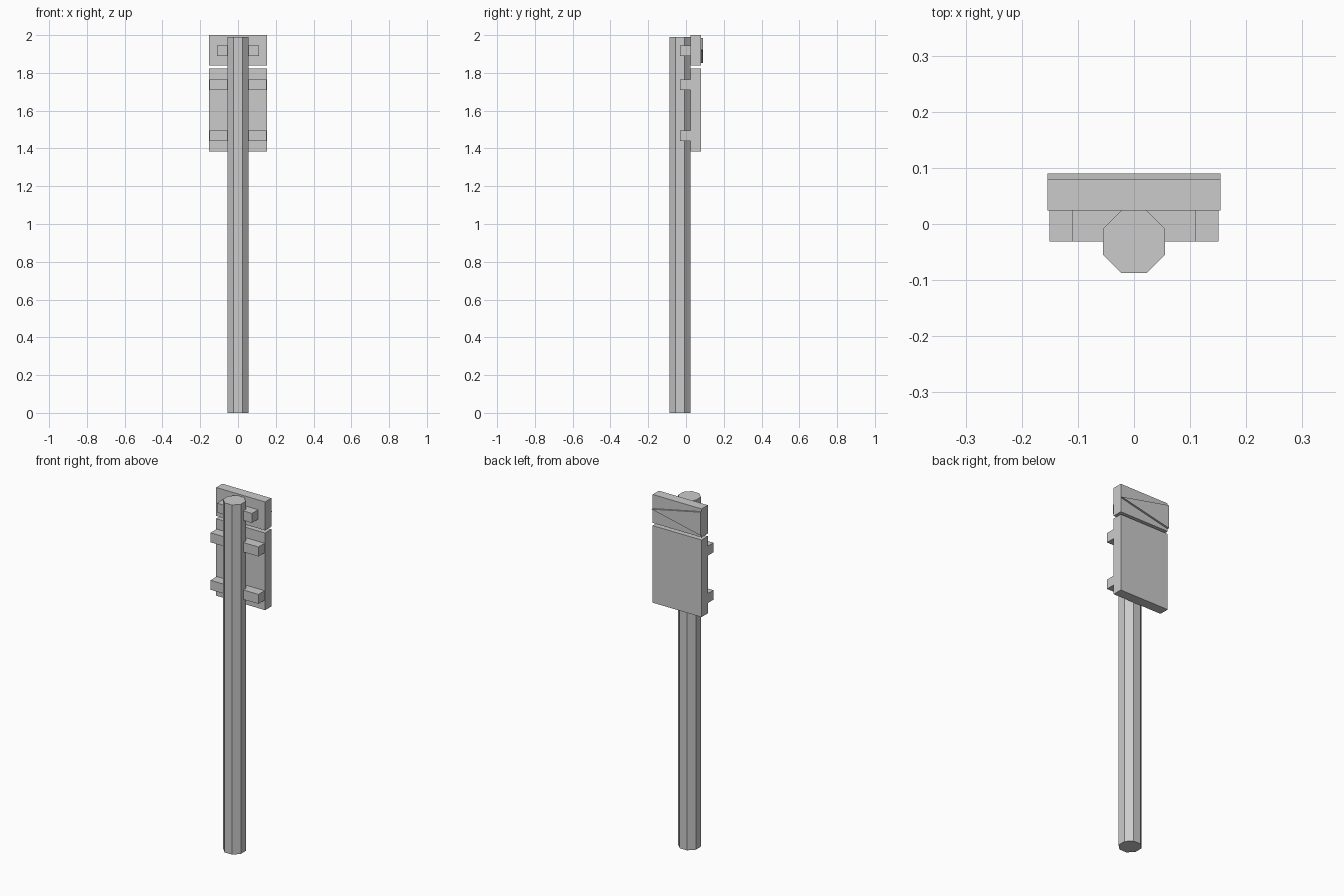
import bpy, bmesh, math
from mathutils import Vector

if "Cube" in bpy.data.objects:
    bpy.data.objects.remove(bpy.data.objects["Cube"])


def prism(name, points, depth):
    """Extrude a flat outline along the depth vector."""
    bm = bmesh.new()
    face = bm.faces.new([bm.verts.new(p) for p in points])
    out = bmesh.ops.extrude_face_region(bm, geom=[face])
    verts = [v for v in out["geom"] if isinstance(v, bmesh.types.BMVert)]
    bmesh.ops.translate(bm, verts=verts, vec=Vector(depth))
    bmesh.ops.recalc_face_normals(bm, faces=bm.faces)
    mesh = bpy.data.meshes.new(name)
    bm.to_mesh(mesh)
    bm.free()
    obj = bpy.data.objects.new(name, mesh)
    bpy.context.collection.objects.link(obj)
    return obj


def slab(name, half_x, y0, y1, z0, z1):
    """Box centred on x = 0."""
    outline = [(-half_x, y0, z0), (half_x, y0, z0), (half_x, y0, z1), (-half_x, y0, z1)]
    return prism(name, outline, (0, y1 - y0, 0))


POST_Y, APOTHEM = -0.0315, 0.0555
FRONT, BACK = 0.024, 0.080

# Octagonal post with flats facing the axes
radius = APOTHEM / math.cos(math.pi / 8)
angles = [math.pi / 8 + i * math.pi / 4 for i in range(8)]
prism("post", [(radius * math.cos(a), POST_Y + radius * math.sin(a), 0) for a in angles],
      (0, 0, 1.99))

# Sign boards
slab("main_board", 0.154, FRONT, BACK, 1.384, 1.823)
slab("arrow_board", 0.154, FRONT, BACK, 1.838, 2.0)

# Raised pointer triangle on the back of the upper board
prism("pointer_triangle",
      [(0.154, BACK, 1.92), (-0.154, BACK, 1.985), (-0.154, BACK, 1.852)],
      (0, 0.01, 0))

# Crossbars holding the boards to the post
for name, half_x, z in (("lower_crossbar", 0.151, 1.467),
                        ("middle_crossbar", 0.151, 1.737),
                        ("upper_crossbar", 0.110, 1.917)):
    slab(name, half_x, POST_Y, FRONT, z - 0.027, z + 0.027)
